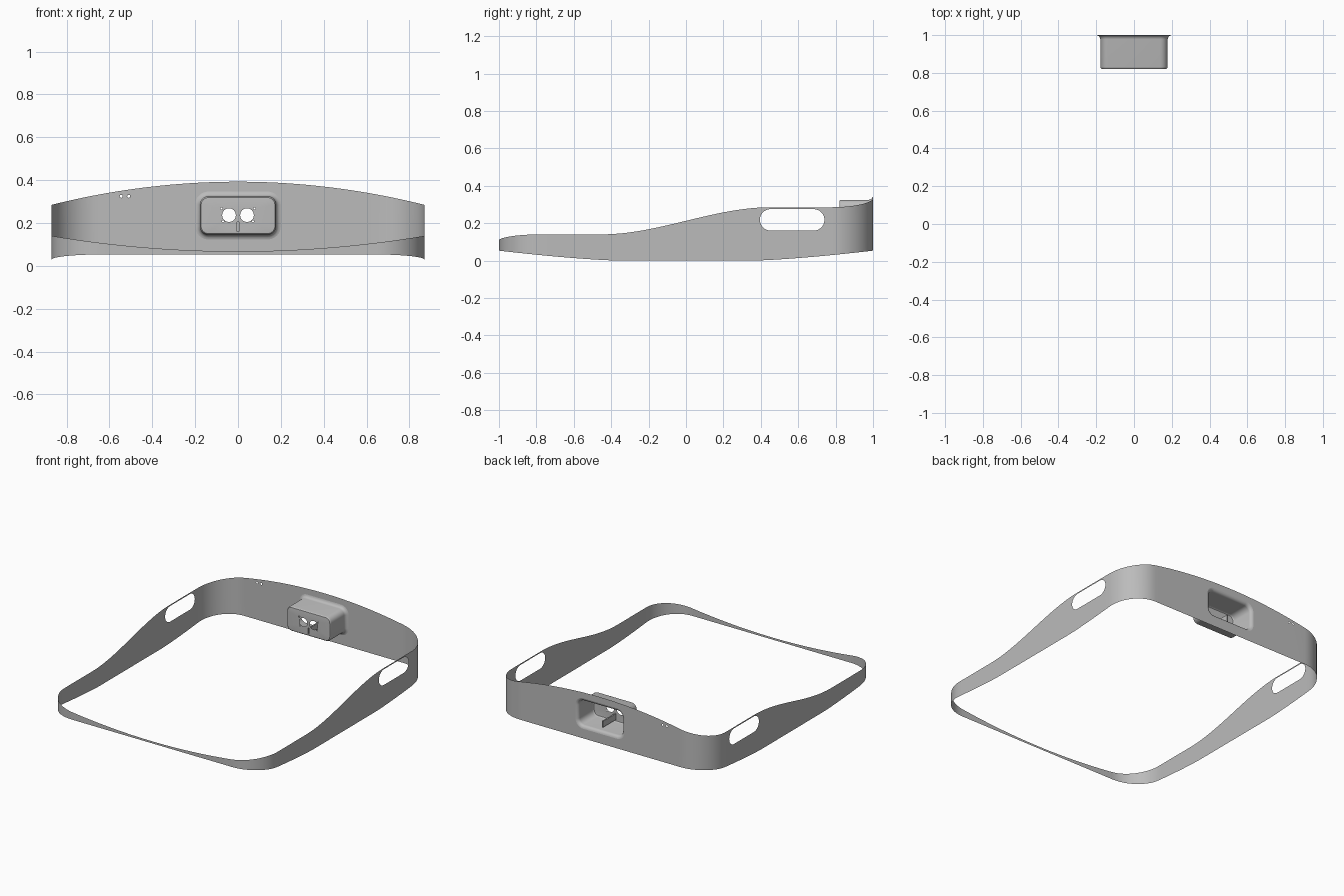
import bpy, bmesh, math
from mathutils import Vector

cube = bpy.data.objects.get("Cube")
if cube:
    bpy.data.objects.remove(cube, do_unlink=True)

HX, HY, R = 0.87, 1.0, 0.22          # half width, half length, corner radius

grey = bpy.data.materials.new("neutral grey")
grey.use_nodes = True
grey.diffuse_color = (0.5, 0.5, 0.5, 1)
grey.node_tree.nodes["Principled BSDF"].inputs["Base Color"].default_value = (0.5, 0.5, 0.5, 1)


def top(x, y):
    """Upper edge: arched back, S-curved sides, dipped front."""
    if y > HY - R:
        return 0.393 - 0.108 * (x / HX) ** 2
    if y < R - HY:
        return 0.068 + 0.072 * (x / HX) ** 2
    t = min(max((y + 0.45) / 0.9, 0), 1)
    return 0.14 + 0.145 * t * t * (3 - 2 * t)


def bottom(x, y):
    return 0.053 * max(0, (abs(y) - 0.36) / 0.64) ** 1.4


def rounded_rect(x0, x1, z0, z1, r, n=8):
    """Points (u, z) around a rounded rectangle."""
    pts = []
    corners = [(x1 - r, z1 - r), (x0 + r, z1 - r), (x0 + r, z0 + r), (x1 - r, z0 + r)]
    for k, (cx, cz) in enumerate(corners):
        for i in range(n + 1):
            a = math.pi / 2 * (k + i / n)
            pts.append((cx + r * math.cos(a), cz + r * math.sin(a)))
    return pts


def circle(u, z, r, n=24):
    return [(u + r * math.cos(2 * math.pi * i / n), z + r * math.sin(2 * math.pi * i / n))
            for i in range(n)]


def fill(bm, loops, normal):
    """Flat face bounded by the first loop, with the other loops as holes."""
    edges = []
    for loop in loops:
        vs = [bm.verts.new(p) for p in loop]
        edges += [bm.edges.new((vs[i - 1], vs[i])) for i in range(len(vs))]
    bmesh.ops.triangle_fill(bm, use_beauty=True, edges=edges, normal=normal)


def finish(bm, name):
    bmesh.ops.remove_doubles(bm, verts=bm.verts, dist=0.0004)
    bmesh.ops.recalc_face_normals(bm, faces=bm.faces)
    facing = sum(f.normal.y * f.calc_area() for f in bm.faces
                 if f.calc_center_median().y > 0.75)
    if facing < 0:
        bmesh.ops.reverse_faces(bm, faces=bm.faces)
    mesh = bpy.data.meshes.new(name)
    bm.to_mesh(mesh)
    bm.free()
    mesh.materials.append(grey)
    ob = bpy.data.objects.new(name, mesh)
    bpy.context.collection.objects.link(ob)
    bpy.ops.object.select_all(action='DESELECT')
    ob.select_set(True)
    bpy.context.view_layer.objects.active = ob
    bpy.ops.object.shade_smooth_by_angle(angle=math.radians(35))


def wall_outline(stations):
    low = [(x, y, bottom(x, y)) for x, y in stations]
    high = [(x, y, top(x, y)) for x, y in stations]
    return low, high


def strip(bm, stations):
    low, high = wall_outline(stations)
    for i in range(len(stations) - 1):
        bm.faces.new([bm.verts.new(p) for p in (low[i], low[i + 1], high[i + 1], high[i])])


def line(a, b, n=40):
    return [tuple(Vector(a).lerp(Vector(b), i / n)) for i in range(n + 1)]


def pocket_ring(offset):
    return rounded_rect(-0.178 - offset, 0.178 + offset, 0.145 - offset, 0.325 + offset,
                        0.04 + offset)


# Band: side walls with long slots, rounded corners, front strip
FLARE = 0.022
band = bmesh.new()
sx, sy = HX - R, HY - R
for s in (-1, 1):
    low, high = wall_outline(line((s * HX, -sy), (s * HX, sy)))
    slot = [(s * HX, u, z) for u, z in rounded_rect(0.395, 0.74, 0.16, 0.275, 0.0573, 10)]
    fill(band, [low + high[::-1], slot], (s, 0, 0))
    for e in (-1, 1):
        arc = [(s * (sx + R * math.cos(a)), e * (sy + R * math.sin(a)))
               for a in (math.pi / 2 * i / 16 for i in range(17))]
        strip(band, arc)
strip(band, line((-sx, -HY), (sx, -HY)))

# Back wall with the pocket opening and two pin holes
low, high = wall_outline(line((-sx, HY), (sx, HY)))
openings = [pocket_ring(FLARE), circle(-0.545, 0.325, 0.007, 12), circle(-0.51, 0.325, 0.007, 12)]
fill(band, [low + high[::-1]] + [[(u, HY, z) for u, z in o] for o in openings], (0, 1, 0))
finish(band, "band")

# Pocket: flared mouth, straight walls, softened inner edge
pocket = bmesh.new()
profile = [(1.0, FLARE), (0.998, 0.014), (0.993, 0.007), (0.986, 0.002), (0.978, 0),
           (0.832, 0), (0.825, -0.002), (0.821, -0.006), (0.82, -0.012)]
rings = [[pocket.verts.new((u, y, z)) for u, z in pocket_ring(o)] for y, o in profile]
for a, b in zip(rings, rings[1:]):
    for i in range(len(a)):
        pocket.faces.new((a[i - 1], a[i], b[i], b[i - 1]))

# Pocket end plate with two round windows, pin holes and a slit
slit = [(-0.005, 0.16), (0.005, 0.16), (0.005, 0.205), (-0.005, 0.205)]
holes = [slit]
for s in (-1, 1):
    holes += [circle(s * 0.042, 0.237, 0.032), circle(s * 0.076, 0.268, 0.005, 10),
              circle(s * 0.07, 0.208, 0.005, 10)]
end = profile[-1][0]
fill(pocket, [[(u, end, z) for u, z in loop] for loop in [pocket_ring(-0.012)] + holes], (0, 1, 0))

# Hollow fin behind the slit
near = [pocket.verts.new((u, end, z)) for u, z in slit]
far = [pocket.verts.new((u, 0.97, z)) for u, z in slit]
for i in range(4):
    pocket.faces.new((near[i - 1], near[i], far[i], far[i - 1]))
pocket.faces.new(far)
finish(pocket, "back_pocket")
